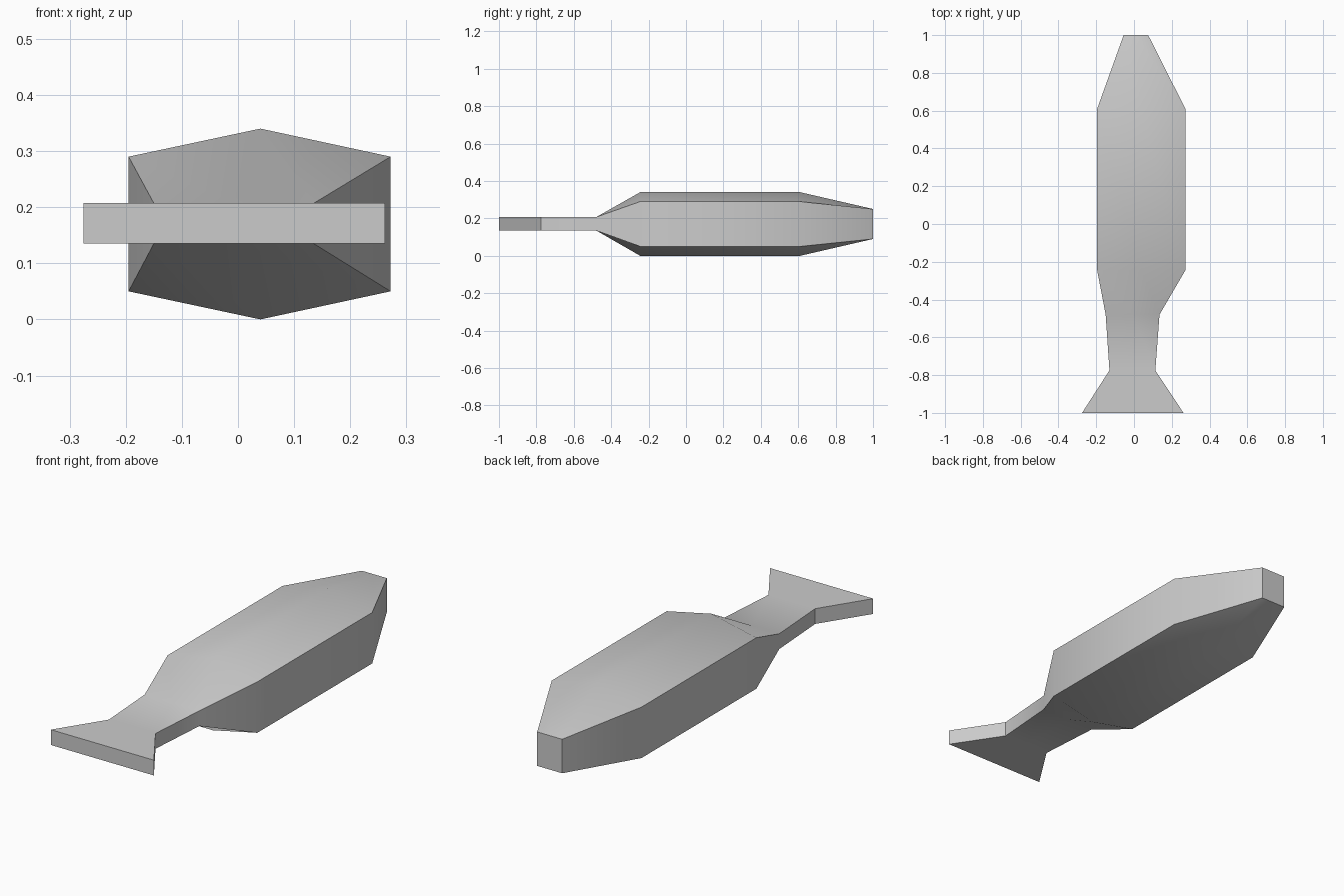
import bpy, bmesh, math

if "Cube" in bpy.data.objects:
    bpy.data.objects.remove(bpy.data.objects["Cube"])

# Single flat colour
grey = bpy.data.materials.new("light grey")
grey.diffuse_color = (0.6, 0.6, 0.6, 1)
grey.use_nodes = True
grey.node_tree.nodes["Principled BSDF"].inputs["Base Color"].default_value = grey.diffuse_color

# Cross-sections from tail to nose:
# y, left x, right x, ridge x, side low z, side high z, keel z, ridge z
sections = [
    (-1.00, -0.275, 0.262, -0.006, 0.135, 0.207, 0.135, 0.207),
    (-0.775, -0.13, 0.113, -0.008, 0.135, 0.207, 0.135, 0.207),
    (-0.48, -0.15, 0.135, -0.008, 0.135, 0.207, 0.135, 0.207),
    (-0.245, -0.195, 0.272, 0.04, 0.05, 0.29, 0.0, 0.34),
    (0.61, -0.195, 0.272, 0.04, 0.05, 0.29, 0.0, 0.34),
    (1.00, -0.055, 0.075, 0.01, 0.09, 0.25, 0.09, 0.25),
]

# Fish body: loft the six-sided rings and cap both ends
bm = bmesh.new()
rings = []
for y, xl, xr, xc, lo, hi, keel, ridge in sections:
    pts = [(xl, lo), (xc, keel), (xr, lo), (xr, hi), (xc, ridge), (xl, hi)]
    rings.append([bm.verts.new((x, y, z)) for x, z in pts])
for a, b in zip(rings, rings[1:]):
    for i in range(6):
        j = (i + 1) % 6
        bm.faces.new((a[i], a[j], b[j], b[i]))
bm.faces.new(rings[0])
bm.faces.new(rings[-1])
bmesh.ops.recalc_face_normals(bm, faces=bm.faces)

mesh = bpy.data.meshes.new("fish_body")
bm.to_mesh(mesh)
bm.free()
mesh.materials.append(grey)
fish = bpy.data.objects.new("fish_body", mesh)
bpy.context.collection.objects.link(fish)

# Smooth the gentle folds, keep the side edges crisp
bpy.context.view_layer.objects.active = fish
fish.select_set(True)
bpy.ops.object.shade_smooth_by_angle(angle=math.radians(35))
